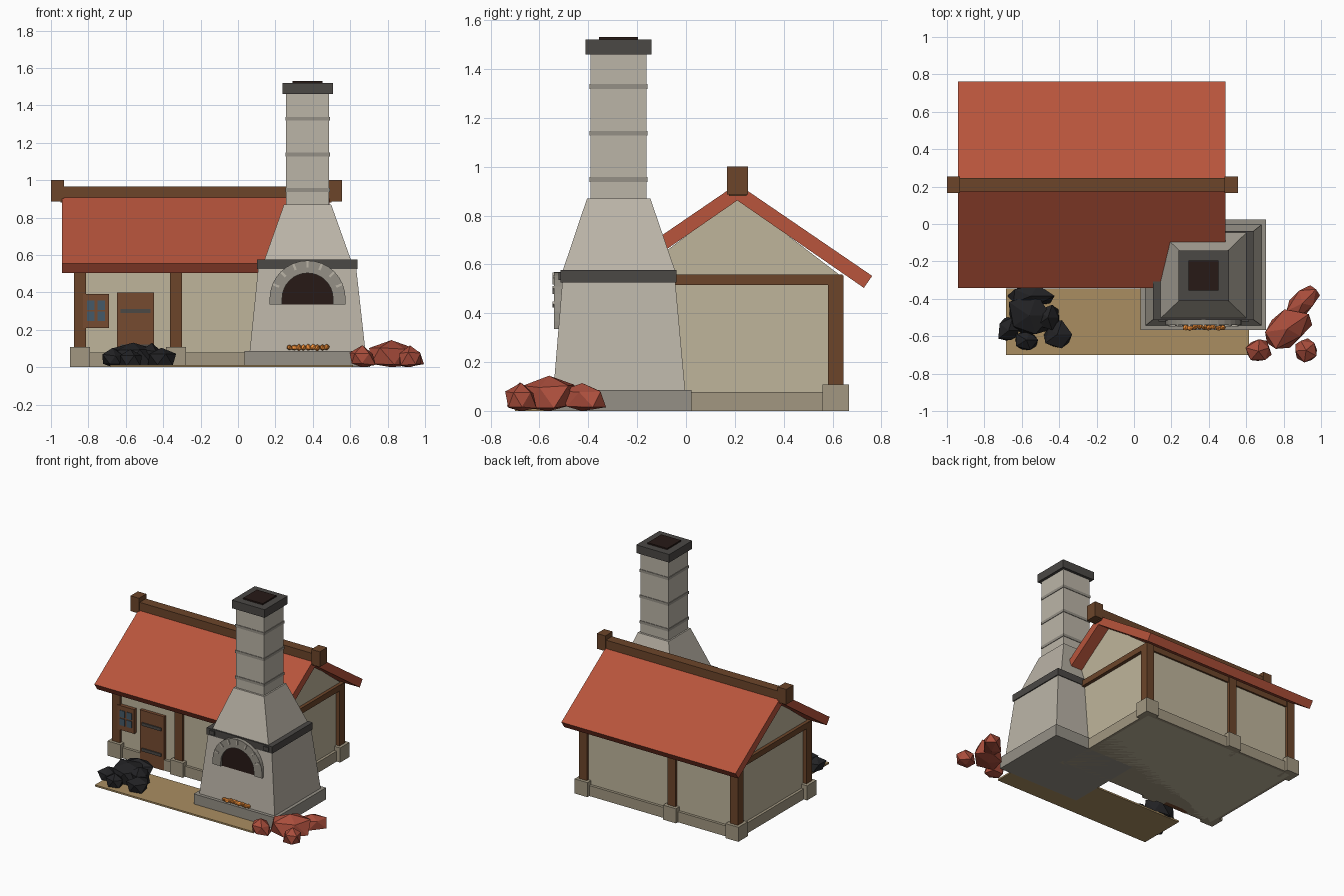
import bpy, bmesh, math, random
from mathutils import Vector

if "Cube" in bpy.data.objects:
    bpy.data.objects.remove(bpy.data.objects["Cube"])

random.seed(4)

def mat(name, r, g, b):
    m = bpy.data.materials.new(name)
    m.diffuse_color = (r, g, b, 1)
    m.use_nodes = True
    m.node_tree.nodes["Principled BSDF"].inputs["Base Color"].default_value = m.diffuse_color
    return m

PLASTER = mat("plaster", .52, .46, .33)
FOOT = mat("footing", .36, .31, .22)
STONE = mat("furnace_stone", .50, .46, .39)
STONE2 = mat("dark_stone", .30, .28, .24)
IRON = mat("iron", .07, .065, .06)
WOOD = mat("wood", .15, .06, .023)
DOOR = mat("door_wood", .18, .07, .03)
TILE = mat("roof_tile", .48, .09, .045)
DARK = mat("soot", .02, .01, .008)
GLASS = mat("glass", .06, .10, .14)
EMBER = mat("ember", .9, .28, .04)
COAL = mat("coal", .016, .016, .018)
ORE = mat("ore", .40, .075, .045)
SAND = mat("sand", .40, .27, .12)

def finish(name, bm, m):
    bmesh.ops.recalc_face_normals(bm, faces=bm.faces)
    me = bpy.data.meshes.new(name)
    bm.to_mesh(me)
    bm.free()
    me.materials.append(m)
    ob = bpy.data.objects.new(name, me)
    bpy.context.collection.objects.link(ob)
    return ob

def frustum(name, m, z0, z1, a, b):
    """a and b are (x0, x1, y0, y1) rectangles at z0 and z1"""
    bm = bmesh.new()
    v = [bm.verts.new((x, y, z)) for z, r in ((z0, a), (z1, b))
         for x, y in ((r[0], r[2]), (r[1], r[2]), (r[1], r[3]), (r[0], r[3]))]
    bm.faces.new(v[:4])
    bm.faces.new(v[4:])
    for i in range(4):
        j = (i + 1) % 4
        bm.faces.new((v[i], v[j], v[j + 4], v[i + 4]))
    return finish(name, bm, m)

def box(name, m, x0, x1, y0, y1, z0, z1):
    return frustum(name, m, z0, z1, (x0, x1, y0, y1), (x0, x1, y0, y1))

def prism(name, m, pts, axis, a, b):
    """extrude a 2D profile along x (profile in y,z) or y (profile in x,z)"""
    bm = bmesh.new()
    put = (lambda p, t: (t, p[0], p[1])) if axis == 'x' else (lambda p, t: (p[0], t, p[1]))
    f = bm.faces.new([bm.verts.new(put(p, a)) for p in pts])
    g = bmesh.ops.extrude_face_region(bm, geom=[f])
    d = Vector((b - a, 0, 0)) if axis == 'x' else Vector((0, b - a, 0))
    bmesh.ops.translate(bm, vec=d, verts=[e for e in g['geom'] if isinstance(e, bmesh.types.BMVert)])
    return finish(name, bm, m)

def rock(name, m, c, r, jitter=.2, rot=0):
    bm = bmesh.new()
    bmesh.ops.create_icosphere(bm, subdivisions=1, radius=1)
    ca, sa = math.cos(rot), math.sin(rot)
    for v in bm.verts:
        p = v.co * (1 + random.uniform(-jitter, jitter))
        x, y = p.x * r[0], p.y * r[1]
        v.co = (c[0] + x * ca - y * sa, c[1] + x * sa + y * ca, max(0, c[2] + p.z * r[2]))
    return finish(name, bm, m)

# House body with gables and footing
YC = .21
prism("house_walls", PLASTER, [(-.205, 0), (.625, 0), (.625, .56), (YC, .877), (-.205, .56)], 'x', -.85, .40)
box("wall_footing", FOOT, -.87, .42, -.225, .645, 0, .078)

# Posts on stone blocks, top beams
for x in (-.845, -.332, .395):
    for y in (-.193, .613):
        box("post", WOOD, x - .032, x + .032, y - .032, y + .032, .1, .555)
        box("post_base", FOOT, x - .053, x + .053, y - .055, y + .055, 0, .108)
for y in (-.193, .613):
    box("eave_beam", WOOD, -.87, .42, y - .025, y + .025, .515, .558)
for x in (-.845, .395):
    box("gable_beam", WOOD, x - .03, x + .03, -.22, .64, .515, .558)

# Roof slabs and ridge beam
for s in (-1, 1):
    prism("roof_slab", TILE, [(YC, .93), (YC + s * .552, .553), (YC + s * .518, .504), (YC, .862)], 'x', -.94, .49)
box("ridge_beam", WOOD, -.95, .50, YC - .035, YC + .037, .88, .967)
for x in (-1, .485):
    box("ridge_end", WOOD, x, x + .07, YC - .043, YC + .043, .887, 1.0)

# Door with iron straps
box("door", DOOR, -.647, -.449, -.228, -.19, 0, .40)
for z in (.10, .29):
    box("door_strap", IRON, -.628, -.468, -.236, -.22, z, z + .022)

# Four pane window
box("window_frame", DOOR, -.829, -.69, -.232, -.19, .21, .39)
for x in (-.787, -.731):
    for z in (.272, .332):
        box("window_pane", GLASS, x - .021, x + .021, -.236, -.22, z - .025, z + .025)

# Furnace body
CX, CY = .372, -.276
box("furnace_plinth", STONE2, .034, .706, -.567, .023, 0, .087)
frustum("furnace_body", STONE, .08, .53, (.062, .682, -.543, -.003), (.108, .632, -.506, -.044))
box("iron_band", IRON, .102, .640, -.514, -.038, .526, .577)
frustum("furnace_hood", STONE, .57, .87, (.14, .605, -.506, -.043), (.246, .498, -.405, -.146))
for x in (.15, .595):
    box("band_bolt", IRON, x - .02, x + .02, -.522, -.51, .537, .567)

# Chimney with rings and cap
def square(name, m, h, z0, z1):
    box(name, m, CX - h, CX + h, CY - h, CY + h, z0, z1)

square("chimney", STONE, .115, .86, 1.47)
for z in (.947, 1.137, 1.328):
    square("chimney_ring", STONE2, .119, z - .01, z + .01)
square("chimney_cap", IRON, .135, 1.46, 1.52)
square("chimney_hole", DARK, .08, 1.50, 1.53)

# Arched mouth: ring, mortar ridges and dark opening
def arc(r, n=16):
    return [(CX + r * math.cos(math.pi * i / n), .367 + r * math.sin(math.pi * i / n)) for i in range(n + 1)]

def closed(r):
    return [(CX + r, .335)] + arc(r) + [(CX - r, .335)]

prism("arch_ring", STONE2, closed(.203) + closed(.136)[::-1], 'y', -.54, -.49)
prism("furnace_mouth", DARK, closed(.137), 'y', -.527, -.49)
for i in range(1, 8):
    a = math.pi * i / 8
    c, s = math.cos(a), math.sin(a)
    pts = [(CX + r * c - t * s, .367 + r * s + t * c) for r, t in ((.165, -.006), (.2, -.006), (.2, .006), (.165, .006))]
    prism("arch_joint", STONE, pts, 'y', -.547, -.50)

# Embers on the plinth
for i in range(9):
    rock("ember", EMBER, (.275 + i * .025, -.55 + random.uniform(-.006, .006), .105), (.017, .017, .017))

# Sand apron
box("sand_apron", SAND, -.685, .615, -.70, -.345, 0, .012)

# Coal heap
for c, r in (((-.56, -.49, .05), (.13, .12, .10)), ((-.67, -.57, .04), (.065, .07, .055)),
             ((-.575, -.62, .035), (.065, .055, .055)), ((-.41, -.59, .04), (.075, .075, .06)),
             ((-.55, -.385, .05), (.12, .065, .085)), ((-.46, -.5, .05), (.07, .07, .075))):
    rock("coal_lump", COAL, c, r)

# Ore heap
for c, r, a in (((.82, -.56, .06), (.15, .10, .095), .6), ((.90, -.425, .05), (.125, .065, .07), .8),
                ((.665, -.68, .045), (.075, .065, .065), .3), ((.92, -.675, .045), (.075, .065, .07), -.5)):
    rock("ore_lump", ORE, c, r, .15, a)
